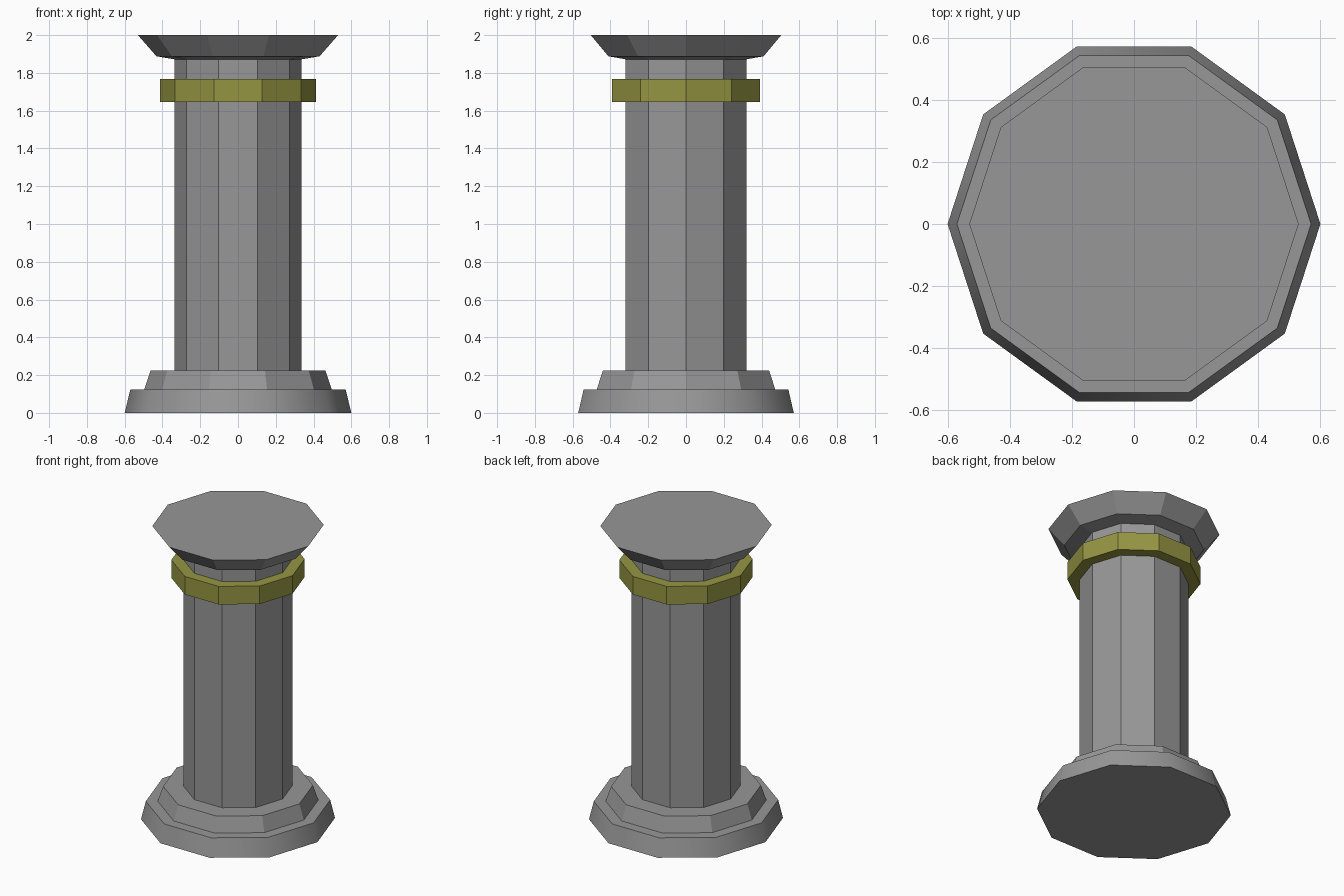
import bpy, bmesh
from math import cos, sin, pi, radians

if "Cube" in bpy.data.objects:
    bpy.data.objects.remove(bpy.data.objects["Cube"])

SIDES = 10


def material(name, color):
    mat = bpy.data.materials.new(name)
    mat.diffuse_color = (*color, 1.0)
    mat.use_nodes = True
    mat.node_tree.nodes["Principled BSDF"].inputs["Base Color"].default_value = mat.diffuse_color
    return mat


stone = material("dark_stone", (0.31, 0.31, 0.31))
olive = material("olive", (0.30, 0.30, 0.055))


def lathe(name, profile, mat=stone, ring=False):
    """Turn an (r, z) profile into a ten-sided solid; ring=True closes the profile on itself."""
    bm = bmesh.new()
    loops = [[bm.verts.new((r * cos(2 * pi * i / SIDES), r * sin(2 * pi * i / SIDES), z))
              for i in range(SIDES)] for r, z in profile]
    pairs = list(zip(loops, loops[1:]))
    if ring:
        pairs.append((loops[-1], loops[0]))
    else:
        bm.faces.new(loops[0][::-1])
        bm.faces.new(loops[-1])
    for a, b in pairs:
        for i in range(SIDES):
            j = (i + 1) % SIDES
            bm.faces.new((a[i], a[j], b[j], b[i]))
    bmesh.ops.recalc_face_normals(bm, faces=bm.faces)
    mesh = bpy.data.meshes.new(name)
    bm.to_mesh(mesh)
    bm.free()
    mesh.materials.append(mat)
    obj = bpy.data.objects.new(name, mesh)
    bpy.context.collection.objects.link(obj)
    return obj


# stepped base: the lower tier is smooth around its side, the upper is faceted
base = lathe("lower_base", [(0.60, 0.0), (0.57, 0.123)])
bpy.context.view_layer.objects.active = base
base.select_set(True)
bpy.ops.object.shade_smooth_by_angle(angle=radians(40))
lathe("upper_base", [(0.497, 0.123), (0.463, 0.224)])

# shaft
lathe("shaft", [(0.337, 0.224), (0.337, 1.872)])

# flared capital with a shallow sloping underside
lathe("capital", [(0.337, 1.872), (0.432, 1.888), (0.53, 2.0)])

# coloured band around the neck
lathe("neck_band", [(0.33, 1.645), (0.412, 1.645), (0.412, 1.768), (0.33, 1.768)], olive, ring=True)
